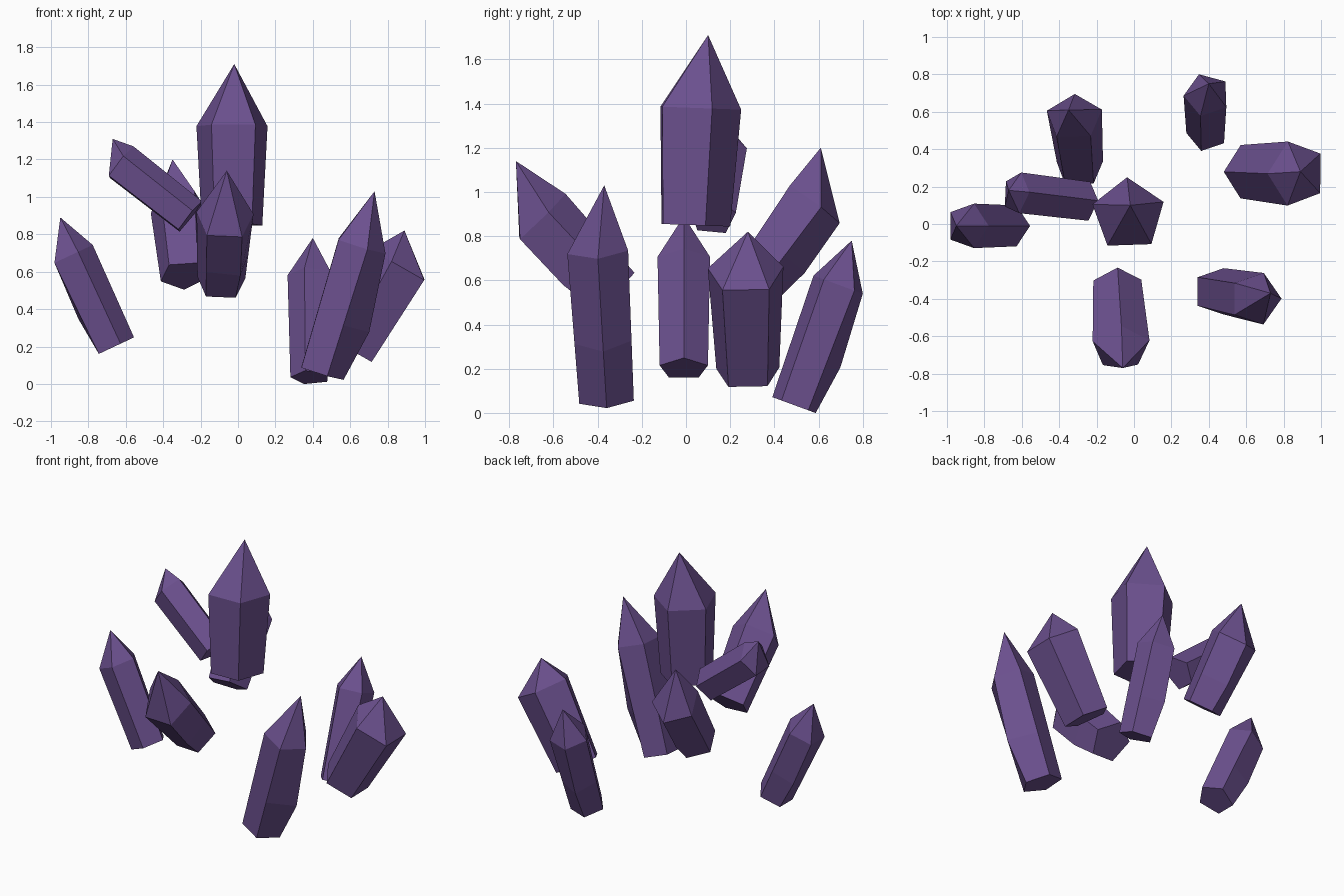
import bpy, bmesh, math
from mathutils import Vector

if "Cube" in bpy.data.objects:
    bpy.data.objects.remove(bpy.data.objects["Cube"])

violet = bpy.data.materials.new("violet crystal")
violet.diffuse_color = (0.147, 0.08, 0.27, 1)
violet.use_nodes = True
violet.node_tree.nodes["Principled BSDF"].inputs["Base Color"].default_value = violet.diffuse_color
SIDES = 5


def crystal(name, base, shoulder, tip, r_base, r_shoulder, turn, bulge):
    """Five-sided leaning prism with a pointed cap; the leaning side bulges a little."""
    base, shoulder, tip = Vector(base), Vector(shoulder), Vector(tip)
    axis = (shoulder - base).normalized()
    rot = Vector((0, 0, 1)).rotation_difference(axis)
    lean = Vector((axis.x, axis.y, 0))
    dirs = [rot @ Vector((math.cos(a), math.sin(a), 0))
            for a in (math.radians(turn + 360 * k / SIDES) for k in range(SIDES))]
    outer = max(dirs, key=lambda d: d.dot(lean))

    bm = bmesh.new()
    rings = []
    for t in (0, 0.4, 1):
        centre, r = base.lerp(shoulder, t), r_base + (r_shoulder - r_base) * t
        rings.append([bm.verts.new(centre + d * (r + (bulge if t == 0.4 and d is outer else 0)))
                      for d in dirs])
    apex = bm.verts.new(tip)
    bm.faces.new(rings[0][::-1])
    for k in range(SIDES):
        j = (k + 1) % SIDES
        for low, high in zip(rings, rings[1:]):
            bm.faces.new((low[k], low[j], high[j], high[k]))
        bm.faces.new((rings[2][k], rings[2][j], apex))
    bmesh.ops.recalc_face_normals(bm, faces=bm.faces)
    mesh = bpy.data.meshes.new(name)
    bm.to_mesh(mesh)
    bm.free()
    mesh.materials.append(violet)
    bpy.context.collection.objects.link(bpy.data.objects.new(name, mesh))


# name, base centre, shoulder centre, tip, base radius, shoulder radius, turn, bulge
crystal("centre_crystal", (-0.03, 0.03, 0.85), (-0.03, 0.05, 1.38), (-0.02, 0.10, 1.71), 0.17, 0.20, 20, 0)
crystal("back_left_crystal", (-0.29, 0.30, 0.58), (-0.32, 0.57, 0.95), (-0.35, 0.61, 1.20), 0.13, 0.155, 18, 0.02)
crystal("upper_left_crystal", (-0.26, 0.12, 0.89), (-0.63, 0.165, 1.18), (-0.67, 0.18, 1.31), 0.11, 0.115, 0, 0)
crystal("left_crystal", (-0.66, -0.01, 0.20), (-0.89, -0.01, 0.69), (-0.95, -0.01, 0.89), 0.115, 0.125, 0, 0.02)
crystal("front_crystal", (-0.09, -0.33, 0.54), (-0.07, -0.66, 0.88), (-0.06, -0.77, 1.14), 0.135, 0.16, 90, 0.02)
crystal("front_right_crystal", (0.44, -0.36, 0.06), (0.65, -0.40, 0.74), (0.73, -0.37, 1.03), 0.13, 0.145, 0, 0.05)
crystal("right_crystal", (0.61, 0.28, 0.18), (0.87, 0.27, 0.63), (0.89, 0.28, 0.82), 0.15, 0.18, 36, 0)
crystal("back_right_crystal", (0.39, 0.49, 0.035), (0.39, 0.69, 0.58), (0.40, 0.75, 0.78), 0.11, 0.125, 38, 0.03)
